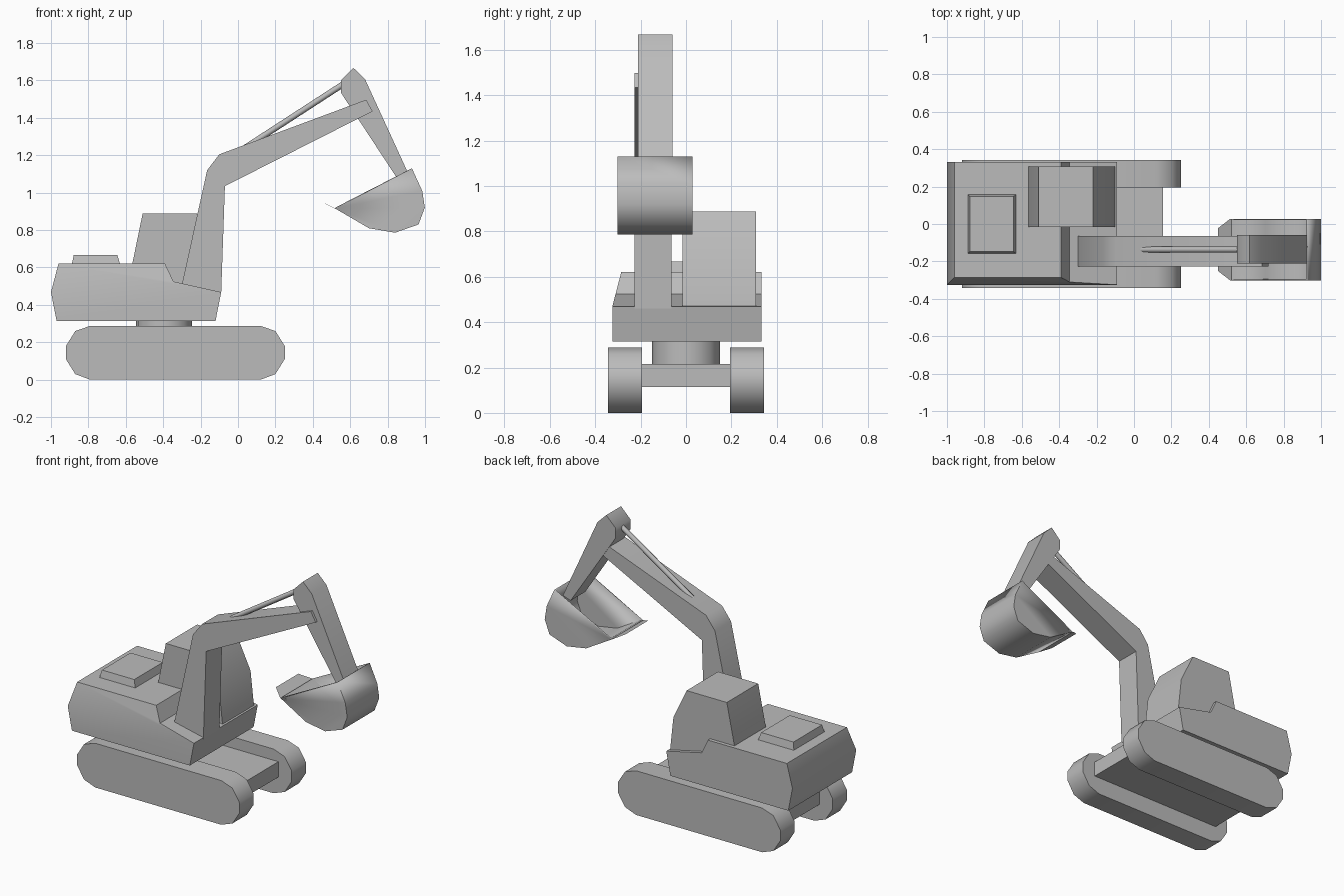
import bpy, bmesh, math
from mathutils import Vector

cube = bpy.data.objects.get("Cube")
if cube:
    bpy.data.objects.remove(cube, do_unlink=True)

grey = bpy.data.materials.new("plain grey")
grey.use_nodes = True
COLOUR = (0.5, 0.5, 0.5, 1)
grey.diffuse_color = COLOUR
grey.node_tree.nodes["Principled BSDF"].inputs["Base Color"].default_value = COLOUR


def finish(name, bm, angle=50):
    """Turn a bmesh into a shaded, coloured object."""
    bmesh.ops.recalc_face_normals(bm, faces=bm.faces)
    mesh = bpy.data.meshes.new(name)
    bm.to_mesh(mesh)
    bm.free()
    mesh.materials.append(grey)
    ob = bpy.data.objects.new(name, mesh)
    bpy.context.collection.objects.link(ob)
    bpy.ops.object.select_all(action='DESELECT')
    bpy.context.view_layer.objects.active = ob
    ob.select_set(True)
    bpy.ops.object.shade_smooth_by_angle(angle=math.radians(angle))
    return ob


def prism(profile, y0, y1):
    """Extrude an x-z profile from y0 to y1."""
    bm = bmesh.new()
    face = bm.faces.new([bm.verts.new((x, y0, z)) for x, z in profile])
    new = bmesh.ops.extrude_face_region(bm, geom=[face])["geom"]
    for v in new:
        if isinstance(v, bmesh.types.BMVert):
            v.co.y = y1
    return bm


def rod(name, a, b, radius, sides):
    """Straight round bar between two points."""
    a, b = Vector(a), Vector(b)
    bm = bmesh.new()
    bmesh.ops.create_cone(bm, cap_ends=True, segments=sides, radius1=radius,
                          radius2=radius, depth=(b - a).length)
    turn = (b - a).to_track_quat('Z', 'Y')
    for v in bm.verts:
        v.co = turn @ v.co + (a + b) / 2
    return finish(name, bm)


# Tracks: one rounded end profile, mirrored along the length
MID = -0.335
half = [(0.455, 0), (0.535, 0.03), (0.585, 0.11), (0.585, 0.18), (0.535, 0.26), (0.455, 0.288)]
track = [(MID + x, z) for x, z in half] + [(MID - x, z) for x, z in reversed(half)]
for name, y0, y1 in (("front_track", -0.343, -0.195), ("back_track", 0.195, 0.343)):
    finish(name, prism(track, y0, y1))

# Undercarriage frame and slewing ring
finish("track_frame", prism([(-0.825, 0.115), (0.155, 0.115), (0.155, 0.215), (-0.825, 0.215)],
                            -0.2, 0.2))
rod("slewing_ring", (-0.395, 0, 0.2), (-0.395, 0, 0.33), 0.15, 16)

# Body: notched profile, with the upper front side leaning inwards
bm = prism([(-0.97, 0.315), (-1, 0.468), (-0.96, 0.62), (-0.39, 0.62),
            (-0.345, 0.525), (-0.09, 0.468), (-0.12, 0.315)], -0.325, 0.332)
bmesh.ops.bisect_plane(bm, geom=bm.verts[:] + bm.edges[:] + bm.faces[:], dist=1e-4,
                       plane_co=(0, 0, 0.468), plane_no=(0, 0, 1))
for v in bm.verts:
    if v.co.y < 0 and v.co.z > 0.47:
        v.co.y += (v.co.z - 0.468) * 0.26
finish("body", bm, 40)

# Cab
finish("cab", prism([(-0.572, 0.46), (-0.565, 0.62), (-0.51, 0.888), (-0.22, 0.888),
                     (-0.125, 0.69), (-0.10, 0.46)], -0.015, 0.308))

# Engine hatch: tapered block on the deck
bm = prism([(-0.89, 0.61), (-0.628, 0.61), (-0.645, 0.667), (-0.878, 0.667)], -0.16, 0.16)
for v in bm.verts:
    if v.co.z > 0.64:
        v.co.y *= 0.92
finish("engine_hatch", bm)

# Boom, stick and hydraulic ram
finish("boom", prism([(-0.30, 0.51), (-0.165, 1.12), (-0.10, 1.205), (0.685, 1.497),
                      (0.72, 1.435), (-0.07, 1.035), (-0.09, 0.46)], -0.228, -0.063))
finish("stick", prism([(0.55, 1.6), (0.617, 1.667), (0.68, 1.605), (0.93, 1.06),
                       (0.875, 1.04), (0.55, 1.535)], -0.212, -0.06))
rod("hydraulic_ram", (0.03, -0.137, 1.235), (0.57, -0.137, 1.585), 0.016, 8)

# Bucket: open-topped shell made from a bent floor and two side plates
floor = [(0.93, 1.13), (0.985, 1.01), (0.999, 0.92), (0.965, 0.83),
         (0.84, 0.786), (0.70, 0.81), (0.52, 0.915)]
Y0, Y1 = -0.302, 0.028
bm = bmesh.new()
rows = [[bm.verts.new((x, y, z)) for x, z in floor] for y in (Y0, Y1)]
for row in rows:
    bm.faces.new(row)
for i in range(len(floor) - 1):
    bm.faces.new((rows[0][i], rows[0][i + 1], rows[1][i + 1], rows[1][i]))
bucket = finish("bucket", bm)
shell = bucket.modifiers.new("plate_thickness", 'SOLIDIFY')
shell.thickness = 0.01
shell.offset = -1

# Cutting lip: thin plate with clipped corners
bm = bmesh.new()
lip = [(0.53, Y0, 0.912), (0.515, Y0, 0.917), (0.45, Y0 + 0.05, 0.95),
       (0.45, Y1 - 0.05, 0.95), (0.515, Y1, 0.917), (0.53, Y1, 0.912)]
face = bm.faces.new([bm.verts.new(p) for p in lip])
finish("bucket_lip", bm)
